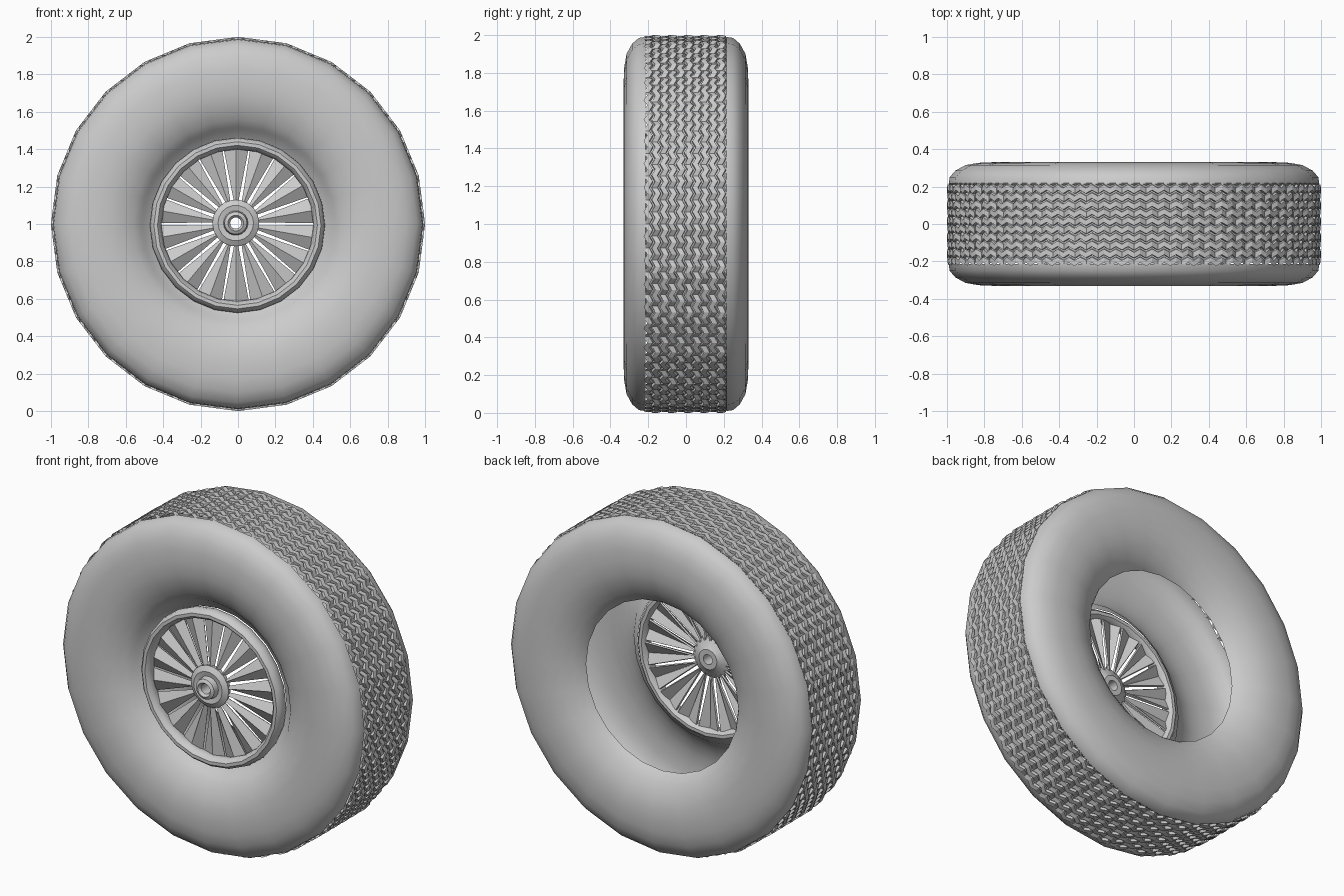
import bpy
import bmesh
import math
from math import sin, cos, pi

if "Cube" in bpy.data.objects:
    bpy.data.objects.remove(bpy.data.objects["Cube"])

SIDES = 24      # facets around the tyre
SPOKES = 18

grey = bpy.data.materials.new("plain_grey")
grey.use_nodes = True
colour = (0.6, 0.6, 0.6, 1)
grey.diffuse_color = colour
grey.node_tree.nodes["Principled BSDF"].inputs["Base Color"].default_value = colour


def finish(name, bm, location, smooth_angle=None):
    mesh = bpy.data.meshes.new(name)
    bm.to_mesh(mesh)
    bm.free()
    mesh.materials.append(grey)
    obj = bpy.data.objects.new(name, mesh)
    obj.location = location
    bpy.context.collection.objects.link(obj)
    if smooth_angle:
        bpy.ops.object.select_all(action='DESELECT')
        obj.select_set(True)
        bpy.context.view_layer.objects.active = obj
        bpy.ops.object.shade_smooth_by_angle(angle=math.radians(smooth_angle))
    return obj


def skin(bm, rings, closed=False):
    """Join neighbouring rows of vertices all the way round the axle."""
    n, m = len(rings), len(rings[0])
    for i in range(n):
        a, b = rings[i], rings[(i + 1) % n]
        for j in range(m if closed else m - 1):
            k = (j + 1) % m
            bm.faces.new((a[j], a[k], b[k], b[j]))


def lathe(name, profile, sides, location, closed=False, angle=40):
    """Spin (radius, y) points about the y axis."""
    bm = bmesh.new()
    rings = []
    for i in range(sides):
        t = 2 * pi * i / sides
        rings.append([bm.verts.new((r * cos(t), y, r * sin(t))) for r, y in profile])
    skin(bm, rings, closed)
    return finish(name, bm, location, angle)


# Sidewalls: open shells that curl inwards to a lip
wall = [(0.99, 0.215), (0.985, 0.25), (0.955, 0.285), (0.90, 0.315), (0.83, 0.327),
        (0.76, 0.33), (0.69, 0.325), (0.62, 0.306), (0.56, 0.275), (0.52, 0.245),
        (0.505, 0.225)]
lathe("back_sidewall", wall, SIDES, (0, 0, 1))
front = [(r, -y) for r, y in reversed(wall)]
lathe("front_sidewall", [(0.455, -0.19)] + front, SIDES, (0, 0, 1))

# Tread: one sheet of zigzag ribs, with staggered cross cuts
RIBS, STEPS = 10, SIDES * 8
pitch = 0.43 / RIBS
bm = bmesh.new()
rings = []
for i in range(STEPS):
    t = 2 * pi * i / STEPS
    part = t % (2 * pi / SIDES) - pi / SIDES
    flat = cos(pi / SIDES) / cos(part)
    zig = 0.009 if i % 2 else -0.009
    row = []
    for c in range(RIBS):
        cut = (i + 2 * (c % 2)) % 4 == 0
        for f, high in ((0, 1), (0.68, 1), (0.74, 0), (0.94, 0)):
            r = (1.0 if high and not cut else 0.985) * flat
            y = -0.215 + (c + f) * pitch + zig
            row.append(bm.verts.new((r * cos(t), y, r * sin(t))))
    row.append(bm.verts.new((0.99 * flat * cos(t), 0.218, 0.99 * flat * sin(t))))
    rings.append(row)
skin(bm, rings)
finish("tread", bm, (0, 0, 1))

# Rim: rounded ring inside the front lip
ring = [(0.437 + 0.031 * cos(a), -0.225 + 0.045 * sin(a))
        for a in (2 * pi * k / 10 for k in range(10))]
lathe("rim", ring, SIDES, (-0.003, 0, 0.993), closed=True)

# Hub: flared collar, raised cap and a through hole
hub = [(0.03, -0.19), (0.03, -0.29), (0.042, -0.305), (0.06, -0.295), (0.066, -0.262),
       (0.095, -0.268), (0.125, -0.25), (0.12, -0.225), (0.07, -0.2), (0.06, -0.19)]
lathe("hub", hub, SPOKES, (-0.012, 0, 1.005), closed=True, angle=30)

# Spokes: folded blades that widen towards the rim
bm = bmesh.new()
for s in range(SPOKES):
    mid = pi / 2 + 2 * pi * s / SPOKES
    rows = []
    for r, y, spread, fold in ((0.1, -0.25, 0.08, 0.025), (0.42, -0.225, 0.165, 0.02)):
        rows.append([bm.verts.new((r * cos(mid + k * spread), y + abs(k) * fold,
                                   r * sin(mid + k * spread))) for k in (-1, 0, 1)])
    a, b = rows
    for j in (0, 1):
        bm.faces.new((a[j], b[j], b[j + 1], a[j + 1]))
spokes = finish("spokes", bm, (-0.01, 0, 1.0))
thick = spokes.modifiers.new("thickness", 'SOLIDIFY')
thick.thickness = 0.01
